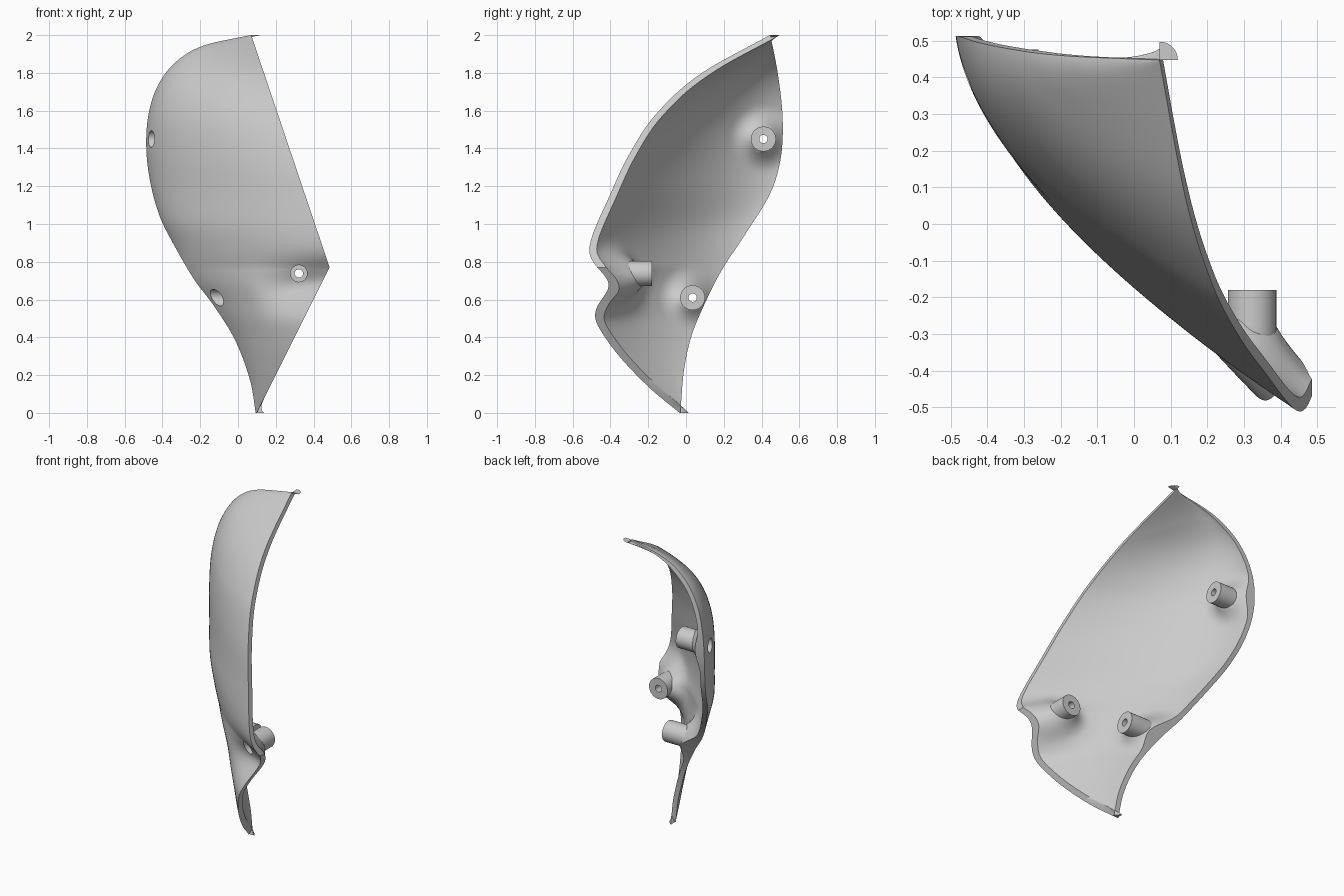
import bpy, bmesh, math
from mathutils import Vector
from mathutils.bvhtree import BVHTree

if "Cube" in bpy.data.objects:
    bpy.data.objects.remove(bpy.data.objects["Cube"])

# Edge curves of the panel: (z, value)
LEFT_X = [(0, .094), (.175, .063), (.386, -.016), (.566, -.127), (.7, -.228), (.878, -.333),
          (1.037, -.413), (1.23, -.466), (1.42, -.486), (1.6, -.47), (1.75, -.415),
          (1.868, -.317), (1.947, -.175), (2, .066)]
LEFT_Y = [(0, -.03), (.23, -.01), (.41, .03), (.58, .1), (.757, .19), (.94, .31), (1.16, .445),
          (1.34, .5), (1.55, .512), (1.79, .487), (2, .447)]
RIGHT_Y = [(0, -.034), (.13, -.19), (.296, -.35), (.44, -.455), (.52, -.495), (.68, -.525),
           (.88, -.515), (1.16, -.4), (1.37, -.3), (1.58, -.16), (1.79, .07), (2, .443)]
BULGE_X = [(0, .3), (.6, .3), (1, .1), (1.4, .08), (2, .06)]
BULGE_Y = [(0, .5), (.6, .48), (1, .42), (1.4, .5), (2, .62)]
THICK = .032
# Bosses: centre of the tip, axis pointing inward
BOSSES = [(Vector((-.26, .41, 1.45)), Vector((1, 0, 0))),
          (Vector((.1, .035, .61)), Vector((1, 0, 0))),
          (Vector((.322, -.18, .738)), Vector((0, 1, 0)))]


def curve(tab, z):
    """Smooth interpolation through a table."""
    n = len(tab)
    i = max(j for j in range(n - 1) if tab[j][0] <= z + 1e-9)
    slope = lambda a, b: (tab[b][1] - tab[a][1]) / (tab[b][0] - tab[a][0])
    m0, m1 = slope(max(i - 1, 0), i + 1), slope(i, min(i + 2, n - 1))
    h = tab[i + 1][0] - tab[i][0]
    u = (z - tab[i][0]) / h
    return ((2*u**3 - 3*u*u + 1) * tab[i][1] + (u**3 - 2*u*u + u) * h * m0
            + (3*u*u - 2*u**3) * tab[i+1][1] + (u**3 - u*u) * h * m1)


def surface(z, t):
    """Outer skin point at height z, t = 0 left edge to 1 right edge."""
    z = min(max(z, 0), 2)
    lx, ly, ry = curve(LEFT_X, z), curve(LEFT_Y, z), curve(RIGHT_Y, z)
    rx = .1 + .385 * z / .77 if z < .77 else .485 - .415 * (z - .77) / 1.23
    cx, cy = lx + curve(BULGE_X, z) * (rx - lx), ly + curve(BULGE_Y, z) * (ry - ly)
    a, b, c = (1 - t)**2, 2 * t * (1 - t), t * t
    # trough running into the right corner
    w = min(max((t - .5) / .5, 0), 1)
    w = w * w * (3 - 2 * w)
    dent = .115 * w * math.exp(-((z - .68 + .1 * (1 - t)) / .11)**2)
    return Vector((a*lx + b*cx + c*rx, a*ly + b*cy + c*ry + dent, z))


def inner(z, t):
    """Inner skin point, with flares swelling up around the bosses."""
    p, e = surface(z, t), .004
    dt = surface(z, min(t + e, 1)) - surface(z, max(t - e, 0))
    dz = surface(z + e, t) - surface(z - e, t)
    n = dt.normalized().cross(dz.normalized()).normalized()
    d = Vector((math.cos(t * math.pi / 2), math.sin(t * math.pi / 2), 0))
    q = p + d * THICK / max(.6, abs(d.dot(n)))
    for c, ax in BOSSES:
        v = q - c
        r = (v - ax * v.dot(ax)).length
        q = q + ax * .075 * min(1, max(0, 1 - (r - .06) / .12))**2
    return q


def finish(bm, name):
    bmesh.ops.recalc_face_normals(bm, faces=bm.faces)
    me = bpy.data.meshes.new(name)
    bm.to_mesh(me)
    bm.free()
    ob = bpy.data.objects.new(name, me)
    bpy.context.collection.objects.link(ob)
    return ob


def smooth(ob):
    bpy.ops.object.select_all(action='DESELECT')
    ob.select_set(True)
    bpy.context.view_layer.objects.active = ob
    bpy.ops.object.shade_smooth_by_angle(angle=math.radians(35))


# Curved panel: outer and inner skins joined around the rim
NT = 80
zs = [.77 * i / 60 for i in range(60)]
zs += [.77 + 1.23 * math.sin(math.pi / 2 * i / 80) for i in range(81)]
bm = bmesh.new()
skins = [[[bm.verts.new(f(z, j / NT)) for j in range(NT + 1)] for z in zs] for f in (surface, inner)]
for g in skins:
    for r0, r1 in zip(g, g[1:]):
        for j in range(NT):
            bm.faces.new((r0[j], r0[j+1], r1[j+1], r1[j]))
rims = [g[0] + [r[-1] for r in g[1:]] + g[-1][-2::-1] + [r[0] for r in g[-2:0:-1]] for g in skins]
n = len(rims[0])
for i in range(n):
    k = (i + 1) % n
    bm.faces.new((rims[0][i], rims[0][k], rims[1][k], rims[1][i]))
panel = finish(bm, "curved_panel")

# Outer skin lookup, so boss bases follow the panel
pts = [surface(z, j / NT) for z in zs for j in range(NT + 1)]
W = NT + 1
tree = BVHTree.FromPolygons(pts, [(i*W + j, i*W + j + 1, (i+1)*W + j + 1, (i+1)*W + j)
                                  for i in range(len(zs) - 1) for j in range(NT)])

SEG = 48
for k, (tip, ax) in enumerate(BOSSES):
    up = Vector((0, 0, 1))
    side = ax.cross(up)

    def ring(bm, r, depth=0, lift=None):
        out = []
        for s in range(SEG):
            a = 2 * math.pi * s / SEG
            p = tip + (side * math.cos(a) + up * math.sin(a)) * r - ax * depth
            if lift is not None:
                hit = tree.ray_cast(p, -ax)[0] or tree.find_nearest(p - ax * .2)[0]
                p = p + ax * ((hit - p).dot(ax) + lift)
            out.append(bm.verts.new(p))
        return out

    # Screw boss: hollow tube with counterbore
    bm = bmesh.new()
    rings = [ring(bm, .022), ring(bm, .066), ring(bm, .066, lift=.016), ring(bm, .044, lift=.001),
             ring(bm, .044, .06), ring(bm, .022, .06)]
    for a, b in zip(rings, rings[1:] + rings[:1]):
        for s in range(SEG):
            q = (s + 1) % SEG
            bm.faces.new((a[s], a[q], b[q], b[s]))
    smooth(finish(bm, f"screw_boss_{k + 1}"))

    # Hole through the panel
    bm = bmesh.new()
    a, b = ring(bm, .044, .03), ring(bm, .044, .45)
    for s in range(SEG):
        q = (s + 1) % SEG
        bm.faces.new((a[s], a[q], b[q], b[s]))
    bm.faces.new(a)
    bm.faces.new(b[::-1])
    cutter = finish(bm, f"hole_cutter_{k + 1}")
    mod = panel.modifiers.new("hole", 'BOOLEAN')
    mod.operation, mod.solver, mod.object = 'DIFFERENCE', 'EXACT', cutter
    cutter.hide_render = True
    cutter.hide_set(True)

# Apply the holes, then remove the cutters
bpy.context.view_layer.objects.active = panel
for m in list(panel.modifiers):
    c = m.object
    bpy.ops.object.modifier_apply(modifier=m.name)
    bpy.data.objects.remove(c)
smooth(panel)
